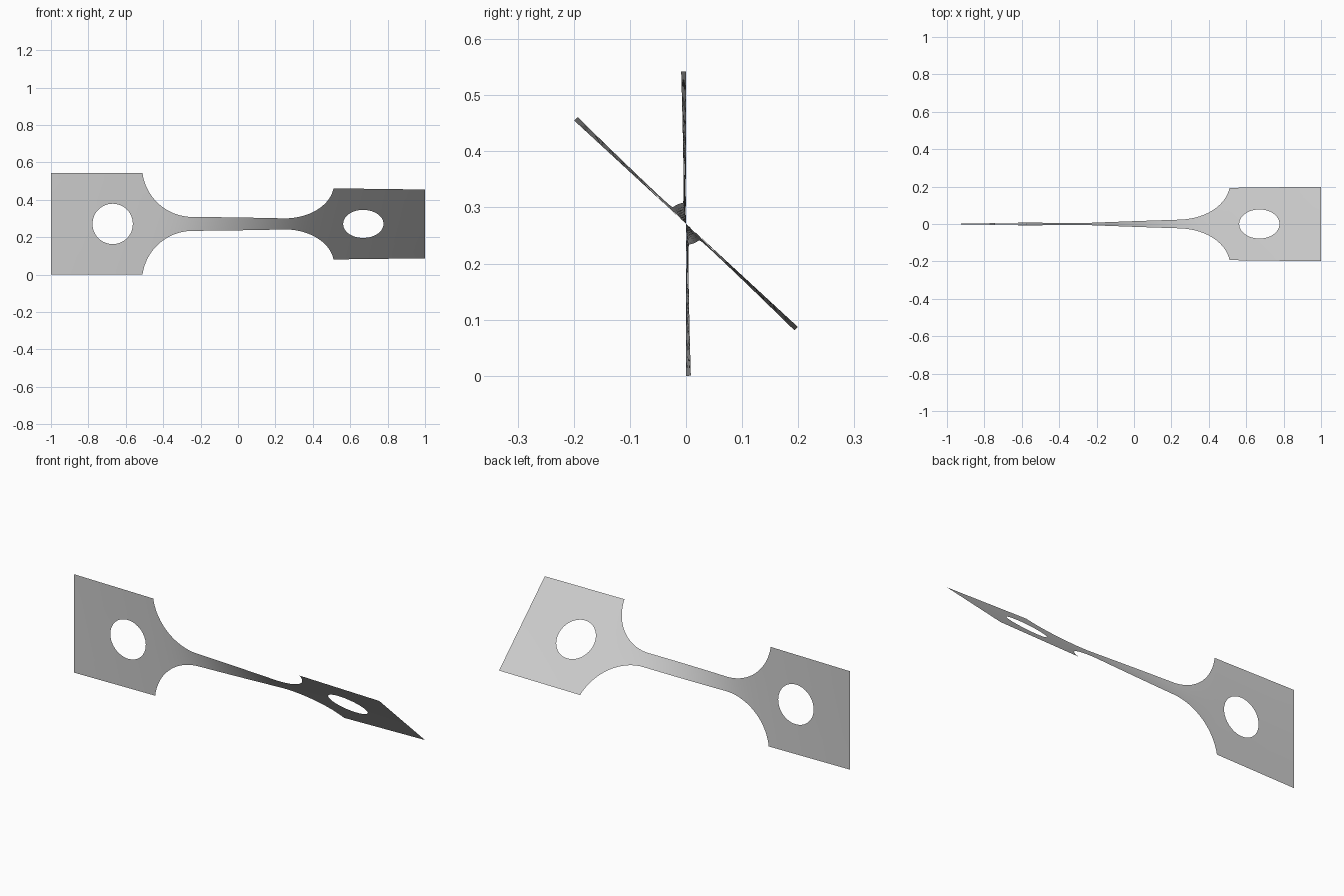
import bpy, bmesh, math
from mathutils import Vector

cube = bpy.data.objects.get("Cube")
if cube:
    bpy.data.objects.remove(cube, do_unlink=True)

# Sheet dimensions
HALF = 0.271          # half height of the end plates
NECK = 0.0375         # half height of the narrow bar
SHOULDER = 0.51       # where the plates begin
FILLET = 0.27         # radius of the shoulder curve
BAR_END = 0.243       # where the shoulder curve begins
HOLE_X, HOLE_R = 0.67, 0.108
TWIST = math.radians(47.3)
ROWS = 16


def half_height(x):
    """Half height of the flat outline at x."""
    d = abs(x) - BAR_END
    if d <= 0:
        return NECK
    if abs(x) >= SHOULDER:
        return HALF
    return min(HALF, NECK + FILLET - math.sqrt(max(0, FILLET ** 2 - d * d)))


# Twist builds up fastest where the sheet is narrow
STEPS = 1000
cumulative = [0.0]
for i in range(STEPS):
    x_mid = -1 + 2 * (i + 0.5) / STEPS
    cumulative.append(cumulative[-1] + half_height(x_mid) ** -1.4)


def twist_angle(x):
    t = min(max((x + 1) / 2, 0), 1) * STEPS
    i = min(int(t), STEPS - 1)
    value = cumulative[i] + (cumulative[i + 1] - cumulative[i]) * (t - i)
    return TWIST * value / cumulative[-1]


def add_grid(bm, lines, closed=False):
    """Join successive lines of points with quads."""
    verts = [[bm.verts.new(p) for p in line] for line in lines]
    for a, b in zip(verts, verts[1:]):
        count = len(a)
        for j in range(count if closed else count - 1):
            k = (j + 1) % count
            bm.faces.new((a[j], a[k], b[k], b[j]))


def spread(a, b, count):
    return [a.lerp(b, i / count) for i in range(count)]


bm = bmesh.new()

# Narrow bar with curved shoulders, columns bunched towards the steep ends
curve = [BAR_END + (SHOULDER - BAR_END) * math.sin(i / 20 * math.pi / 2) for i in range(21)]
columns = [-x for x in reversed(curve)]
columns += [BAR_END * (i / 16 - 1) for i in range(1, 32)] + curve
add_grid(bm, [[Vector((x, 0, half_height(x) * (2 * j / ROWS - 1))) for j in range(ROWS + 1)]
              for x in columns])

# End plates: rings running from the round hole out to the rectangle
for side in (-1, 1):
    corners = [Vector((side * x, 0, z)) for x, z in
               ((SHOULDER, -HALF), (SHOULDER, HALF), (1, HALF), (1, -HALF))]
    border = []
    for i in range(4):
        border += spread(corners[i], corners[(i + 1) % 4], ROWS)
    centre = Vector((side * HOLE_X, 0, 0))
    hole = [centre + (p - centre).normalized() * HOLE_R for p in border]
    rings = [[h.lerp(p, k / 5) for h, p in zip(hole, border)] for k in range(6)]
    add_grid(bm, rings, closed=True)

bmesh.ops.remove_doubles(bm, verts=bm.verts, dist=0.0005)
bmesh.ops.recalc_face_normals(bm, faces=bm.faces)

# Twist the flat sheet about its long axis and stand it on the ground
for v in bm.verts:
    a, h = twist_angle(v.co.x), v.co.z
    v.co.y = -h * math.sin(a)
    v.co.z = HALF + h * math.cos(a)
for f in bm.faces:
    f.smooth = True

mesh = bpy.data.meshes.new("twisted_test_strip")
bm.to_mesh(mesh)
bm.free()
strip = bpy.data.objects.new("twisted_test_strip", mesh)
bpy.context.collection.objects.link(strip)

# Plain grey metal
grey = bpy.data.materials.new("light_grey")
grey.use_nodes = True
colour = (0.6, 0.6, 0.6, 1)
grey.diffuse_color = colour
for node in grey.node_tree.nodes:
    if node.type == 'BSDF_PRINCIPLED':
        node.inputs["Base Color"].default_value = colour
mesh.materials.append(grey)
